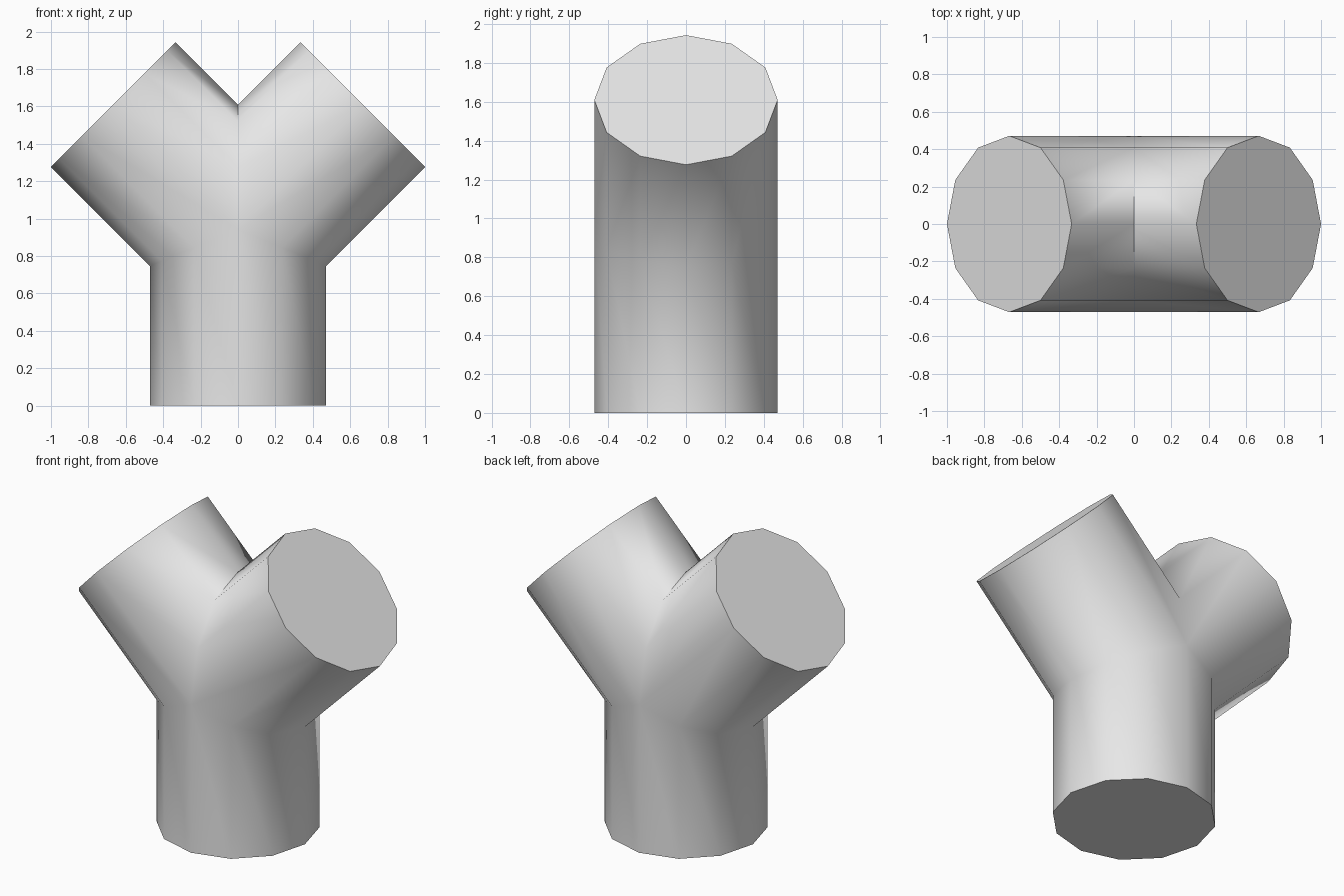
import bpy, bmesh, math
from mathutils import Vector

cube = bpy.data.objects.get("Cube")
if cube:
    bpy.data.objects.remove(cube, do_unlink=True)

SIDES = 12
R = math.sqrt(2) / 3      # pipe radius
L = 2 * R                 # length of each branch from the joint
S = math.sqrt(0.5)
MITRE = math.sqrt(2) - 1

mat = bpy.data.materials.new("light grey")
mat.use_nodes = True
colour = (0.8, 0.8, 0.8, 1)
mat.diffuse_color = colour
mat.node_tree.nodes["Principled BSDF"].inputs["Base Color"].default_value = colour

bm = bmesh.new()


def branch(start, end):
    """Join two rings with quads and cap the far end."""
    a = [bm.verts.new(p) for p in start]
    b = [bm.verts.new(p) for p in end]
    for i in range(SIDES):
        j = (i + 1) % SIDES
        bm.faces.new((a[i], a[j], b[j], b[i]))
    bm.faces.new(b)


# Cross-section offsets: c across the branch, y front to back
ring = [(R * math.cos(math.tau * i / SIDES), R * math.sin(math.tau * i / SIDES))
        for i in range(SIDES)]

# Upright stem, mitred against both arms
branch([Vector((c, y, L - abs(c) * MITRE)) for c, y in ring],
       [Vector((c, y, 0)) for c, y in ring])

# Two slanted arms, mitred against the stem below and each other above
for side in (1, -1):
    def arm_point(c, y, t):
        return Vector((side * (c + t) * S, y, L + (t - c) * S))
    branch([arm_point(c, y, c * MITRE if c > 0 else -c) for c, y in ring],
           [arm_point(c, y, L) for c, y in ring])

# Weld the mitred seams
bmesh.ops.remove_doubles(bm, verts=bm.verts[:], dist=0.0005)
bmesh.ops.recalc_face_normals(bm, faces=bm.faces[:])

mesh = bpy.data.meshes.new("y_pipe")
bm.to_mesh(mesh)
bm.free()
mesh.materials.append(mat)
pipe = bpy.data.objects.new("y_pipe", mesh)
bpy.context.collection.objects.link(pipe)

# Smooth walls, sharp end caps and sharp crotch
bpy.ops.object.select_all(action="DESELECT")
pipe.select_set(True)
bpy.context.view_layer.objects.active = pipe
bpy.ops.object.shade_smooth_by_angle(angle=math.radians(75))
